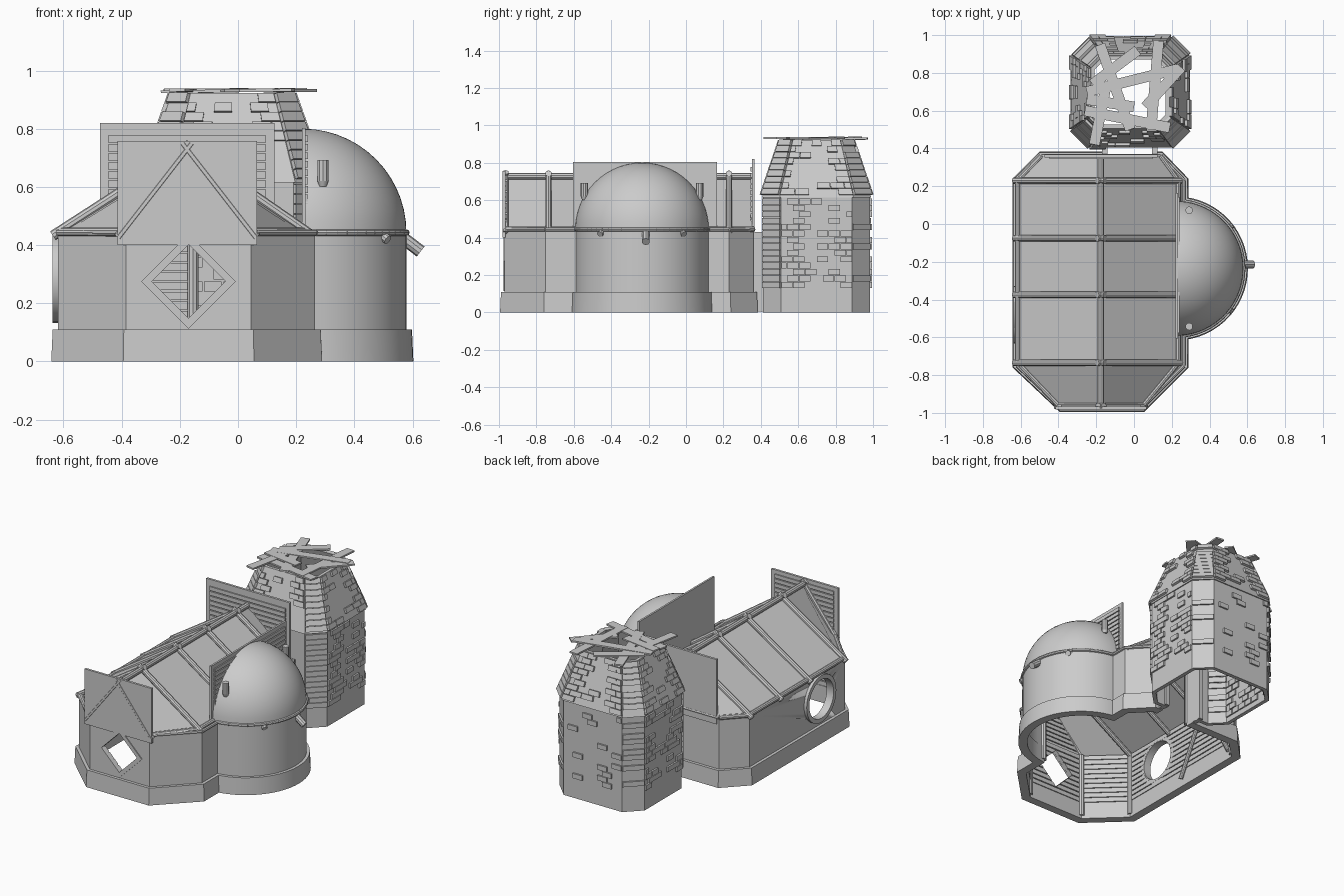
import bpy, bmesh, math, random
from mathutils import Vector as V, Matrix

if "Cube" in bpy.data.objects:
    bpy.data.objects.remove(bpy.data.objects["Cube"])
random.seed(4)


def finish(name, bm, smooth=False):
    bmesh.ops.recalc_face_normals(bm, faces=bm.faces)
    me = bpy.data.meshes.new(name)
    bm.to_mesh(me)
    bm.free()
    ob = bpy.data.objects.new(name, me)
    bpy.context.collection.objects.link(ob)
    if smooth:
        for o in bpy.context.selected_objects:
            o.select_set(False)
        ob.select_set(True)
        bpy.context.view_layer.objects.active = ob
        bpy.ops.object.shade_smooth_by_angle(angle=math.radians(35))
    return ob


def hexa(bm, base, off):
    vs = [bm.verts.new(p) for p in base] + [bm.verts.new(p + off) for p in base]
    for f in ((0, 1, 2, 3), (7, 6, 5, 4), (0, 4, 5, 1), (1, 5, 6, 2), (2, 6, 7, 3), (3, 7, 4, 0)):
        bm.faces.new([vs[i] for i in f])


def tiles(bm, quad, rows=1, cols=1, depth=.01, keep=1.0, gap=0.0, ends=False):
    """Raised boards, bricks or one slab laid over a quad."""
    a, b, c, d = map(V, quad)
    n = (b - a).cross(d - a).normalized()
    at = lambda u, v: (a.lerp(b, u)).lerp(d.lerp(c, u), v)
    gu, gv = gap / (b - a).length, gap / (d - a).length
    for r in range(rows):
        for k in range(cols + (r % 2 if cols > 1 else 0)):
            sh = .5 * (r % 2) if cols > 1 else 0
            u0, u1 = max(0, (k - sh) / cols) + gu, min(1, (k + 1 - sh) / cols) - gu
            p = keep + (.35 if ends and (u0 < .2 or u1 > .8) else 0)
            if random.random() < p:
                v0, v1 = r / rows + gv, (r + 1) / rows - gv
                hexa(bm, [at(u0, v0), at(u1, v0), at(u1, v1), at(u0, v1)], n * depth)


def slab(name, quad, depth):
    bm = bmesh.new()
    tiles(bm, quad, depth=depth)
    return finish(name, bm)


def box(name, x0, x1, y0, y1, z0, z1):
    return slab(name, [(x0, y0, z0), (x1, y0, z0), (x1, y1, z0), (x0, y1, z0)], z1 - z0)


def pole(name, paths, r, n=10, r2=None):
    bm = bmesh.new()
    for pts in paths:
        for p, q in zip(pts, pts[1:]):
            p, q = V(p), V(q)
            m = Matrix.Translation((p + q) / 2) @ (q - p).to_track_quat('Z', 'Y').to_matrix().to_4x4()
            bmesh.ops.create_cone(bm, cap_ends=True, segments=n, radius1=r, radius2=r2 or r,
                                  depth=(q - p).length, matrix=m)
    return finish(name, bm, True)


def offset(pts, d):
    """Mitred outward offset of a counter-clockwise outline."""
    out = []
    for i, p in enumerate(pts):
        e, f = (V(p) - V(pts[i - 1])).normalized(), (V(pts[(i + 1) % len(pts)]) - V(p)).normalized()
        n1, n2 = V((e.y, -e.x)), V((f.y, -f.x))
        out.append(V(p) + (n1 + n2) * d / (1 + n1.dot(n2)))
    return out


def tube_wall(name, ob, ot, ib, it, z0, z1):
    """Closed ring wall between outer and inner outlines."""
    bm = bmesh.new()
    L = [[bm.verts.new((p[0], p[1], z)) for p in o] for o, z in ((ob, z0), (ot, z1), (it, z1), (ib, z0))]
    for k in range(4):
        A, B = L[k], L[(k + 1) % 4]
        for i in range(len(A)):
            j = (i + 1) % len(A)
            bm.faces.new((A[i], A[j], B[j], B[i]))
    return finish(name, bm, True)


def ring(name, c, axis, ro, ri, depth, n):
    """Flat window frame; also makes solid cutters when ri is 0."""
    bm = bmesh.new()
    if ri:
        pts = lambda r: [(r * math.cos(i * math.tau / n), r * math.sin(i * math.tau / n)) for i in range(n)]
        L = [[bm.verts.new((*p, z)) for p in pts(r)] for r, z in
             ((ro, -depth / 2), (ro, depth / 2), (ri, depth / 2), (ri, -depth / 2))]
        for k in range(4):
            for i in range(n):
                j = (i + 1) % n
                bm.faces.new((L[k][i], L[k][j], L[(k + 1) % 4][j], L[(k + 1) % 4][i]))
    else:
        bmesh.ops.create_cone(bm, cap_ends=True, segments=n, radius1=ro, radius2=ro, depth=depth,
                              matrix=Matrix.Rotation(math.pi / n * 0, 4, 'Z'))
        if n == 4:  # put corners exactly on the axes
            v = bm.verts[:][0].co
            bmesh.ops.rotate(bm, verts=bm.verts, matrix=Matrix.Rotation(-math.atan2(v.y, v.x), 3, 'Z'))
    rot = Matrix.Rotation(math.pi / 2, 4, 'X' if axis == 'Y' else 'Y')
    bmesh.ops.transform(bm, verts=bm.verts, matrix=Matrix.Translation(c) @ rot)
    return finish(name, bm, n > 8)


def cut(objs, cutter):
    for o in objs:
        m = o.modifiers.new("hole", 'BOOLEAN')
        m.operation, m.object, m.solver = 'DIFFERENCE', cutter, 'EXACT'
        bpy.context.view_layer.objects.active = o
        bpy.ops.object.modifier_apply(modifier=m.name)
    bpy.data.objects.remove(cutter)


# Hall and apse walls share one outline
CX, CY, R, RX = .222, -.235, .357, -.175
arc = [(CX + R * math.cos(math.radians(t)), CY + R * math.sin(math.radians(t))) for t in
       [-83 + 166 * i / 28 for i in range(29)]]
plan = ([(-.385, -.97), (.045, -.97), (.265, -.75)] + arc +
        [(.265, .23), (.14, .36), (-.49, .36), (-.618, .23), (-.618, -.75)])
inner = offset(plan, -.025)
wall = tube_wall("hall_wall", plan, plan, inner, inner, 0.004, .44)
po, pi = offset(plan, .024), offset(plan, -.03)
plinth = tube_wall("plinth", po, offset(plan, .019), pi, pi, 0, .11)
pole("wall_top_rail", [[(p[0], p[1], .443) for p in plan + plan[:1]]], .011, 8)

# Interior boards on straight walls
bm = bmesh.new()
N = len(plan)
for i in range(N):
    p, q = inner[i], inner[(i + 1) % N]
    if (q - p).length > .1:
        tiles(bm, [(*q, .11), (*p, .11), (*p, .44), (*q, .44)], 10, 1, .007, 1, .003)
boards = finish("interior_boards", bm)

# Openings and their frames
cut([wall, boards], ring("diamond_cutter", (-.17, -.95, .275), 'Y', .128, 0, .2, 4))
ring("diamond_window_frame", (-.17, -.97, .275), 'Y', .162, .127, .012, 4)
cut([wall, boards], ring("round_cutter", (-.61, -.48, .285), 'X', .13, 0, .2, 32))
ring("round_window_frame", (-.612, -.48, .285), 'X', .152, .125, .05, 32)
cut([wall, boards, plinth], box("door_cutter", -.14, .095, .25, .42, -.05, .40))

# Hall roof bays, left and right
ys = [-.965, -.735, -.375, -.075, .23, .36]
hw = {-1: [.22, .44, .44, .44, .44, .315], 1: [.22, .41, .41, .41, .41, .315]}
EZ, RZ = .445, .715
rafters, eaves = [], []
for s, w in hw.items():
    bm = bmesh.new()
    for k in range(5):
        q = [(RX + s * w[k], ys[k], EZ), (RX + s * w[k + 1], ys[k + 1], EZ), (RX, ys[k + 1], RZ), (RX, ys[k], RZ)]
        tiles(bm, q, depth=-.014 * s)
    finish("roof_right" if s > 0 else "roof_left", bm)
    for y, h in zip(ys[:5], w):
        d = V((s * h, 0, EZ - RZ)).normalized() * .025
        rafters.append([V((RX + s * h, y, EZ)) + d, V((RX, y, RZ + .015)) - d])
    eaves.append([(RX + s * h, y, EZ) for y, h in zip(ys, w)])
pole("roof_rafters", rafters, .018)
pole("eave_poles", eaves, .015)
pole("ridge_pole", [[(RX, -.96, RZ + .012), (RX, .355, RZ + .012)]], .018)
pole("roof_inner_rafters", [[(RX + s * .42, y, EZ - .02), (RX, y, RZ - .03)]
                            for s in (-1, 1) for y in ys[1:5]], .016)

# Flat gable boards with planked faces
box("front_gable_board", -.415, .065, -.981, -.966, .40, .757)
box("back_gable_board", -.475, .125, .352, .367, .40, .82)
box("apse_gable_board", .22, .232, -.605, .165, .44, .803)
bm = bmesh.new()
tiles(bm, [(.04, -.966, .44), (-.39, -.966, .44), (-.39, -.966, .735), (.04, -.966, .735)], 10, 1, .008, 1, .003)
tiles(bm, [(-.45, .352, .44), (.1, .352, .44), (.1, .352, .78), (-.45, .352, .78)], 11, 1, .008, 1, .003)
tiles(bm, [(.232, -.58, .46), (.232, .145, .46), (.232, .145, .78), (.232, -.58, .78)], 11, 1, .008, 1, .003)
finish("gable_planks", bm)

# Half dome over the apse
bm = bmesh.new()
M, K = 36, 14
rows = []
for k in range(K):
    e = math.pi / 2 * k / K
    rows.append([bm.verts.new((CX + R * math.cos(e) * math.cos(t), CY + R * math.cos(e) * math.sin(t),
                               .443 + R * math.sin(e)))
                 for t in [math.pi * (i / M - .5) for i in range(M + 1)]])
top = bm.verts.new((CX, CY, .443 + R))
for k in range(K):
    for i in range(M):
        if k < K - 1:
            bm.faces.new((rows[k][i], rows[k][i + 1], rows[k + 1][i + 1], rows[k + 1][i]))
        else:
            bm.faces.new((rows[k][i], rows[k][i + 1], top))
finish("apse_dome", bm, True)

# Beam ends poking out of the dome
pole("dome_centre_peg", [[(.52, -.215, .46), (.628, -.215, .378)]], .022)
pole("dome_side_pegs", [[(.46, CY + s * .19, .46), (.515, CY + s * .225, .418)] for s in (-1, 1)], .017)
pole("dome_upper_pegs", [[(.292, CY + s * .308, .62), (.292, CY + s * .308, .692)] for s in (-1, 1)], .02)
pole("dome_peg_tips", [[(.292, CY + s * .308, .602), (.292, CY + s * .308, .62)] for s in (-1, 1)], .013, 10, .02)

# Interior posts and braces
corners = [inner[i] for i in (0, 1, 2, 3, 31, 32, 33, 34, 35, 36)]
pole("interior_posts", [[(p.x, p.y, .02), (p.x, p.y, .44)] for p in corners] +
     [[(x, .32, .02), (x, .32, .44)] for x in (-.155, .11)], .02)
pole("interior_braces", [[(-.58, a, .05), (-.58, b, .43)] for a, b in ((-.25, -.05), (.2, .0))], .014)

# Passage to the tower
for x, nm in ((-.17, "left"), (.095, "right")):
    box("passage_wall_" + nm, x, x + .03, .345, .45, .004, .43)

# Tower shell
TX, TY = -.02, .698


def octo(hx, hy, c):
    return [V((TX + x, TY + y)) for x, y in ((-hx + c, -hy), (hx - c, -hy), (hx, -hy + c), (hx, hy - c),
                                            (hx - c, hy), (-hx + c, hy), (-hx, hy - c), (-hx, -hy + c))]


body, lip, crown = octo(.305, .285, .095), octo(.312, .292, .095), octo(.208, .192, .065)
bin_, lin, cin = offset(body, -.025), offset(lip, -.025), offset(crown, -.02)
tower = tube_wall("tower_wall", body, body, bin_, bin_, 0, .62)
cut([tower], box("tower_door_cutter", -.14, .095, .35, .5, -.05, .40))
tube_wall("tower_roof", lip, crown, lin, cin, .615, .922)

# Raised brickwork, outside and inside
outer_b, roof_b, inner_b = bmesh.new(), bmesh.new(), bmesh.new()
for i in range(8):
    j = (i + 1) % 8
    diag, back = i % 2, i == 4
    keep = .95 if diag and i in (1, 7) else .12 if back else .35
    cols = 1 if diag else 6
    p, q = body[i], body[j]
    if i:
        tiles(outer_b, [(*p, .13), (*q, .13), (*q, .61), (*p, .61)], 14, cols, .011, keep, .0015, not back and not diag)
        p, q = bin_[i], bin_[j]
        tiles(inner_b, [(*q, .03), (*p, .03), (*p, .61), (*q, .61)], 14, cols, .009, .6, .003)
    a, b, c, d = lip[i], lip[j], crown[j], crown[i]
    tiles(roof_b, [(*a, .625), (*b, .625), (*c, .92), (*d, .92)], 9, 1 if diag else 5, .014,
          .9 if diag else .3, .0015, not diag)
finish("tower_bricks", outer_b)
finish("tower_roof_bricks", roof_b)
finish("tower_inner_bricks", inner_b)

# Loose planks across the open tower top
bm = bmesh.new()
planks = [(-.18, .95, -.02, .50), (.13, .97, .09, .50), (-.25, .70, .23, .82), (-.21, .42, -.15, .72),
          (-.26, .60, .19, .51), (-.22, .74, .02, .92), (.25, .83, .06, .62), (-.25, .66, .0, .62)]
for k, (x0, y0, x1, y1) in enumerate(planks):
    p, q = V((x0, y0, .922 + .002 * (k % 4))), V((x1, y1, .926 + .002 * (k % 3)))
    s = (q - p).cross(V((0, 0, 1))).normalized() * .028
    tiles(bm, [p + s, q + s, q - s, p - s], depth=.01)
finish("tower_top_planks", bm)
